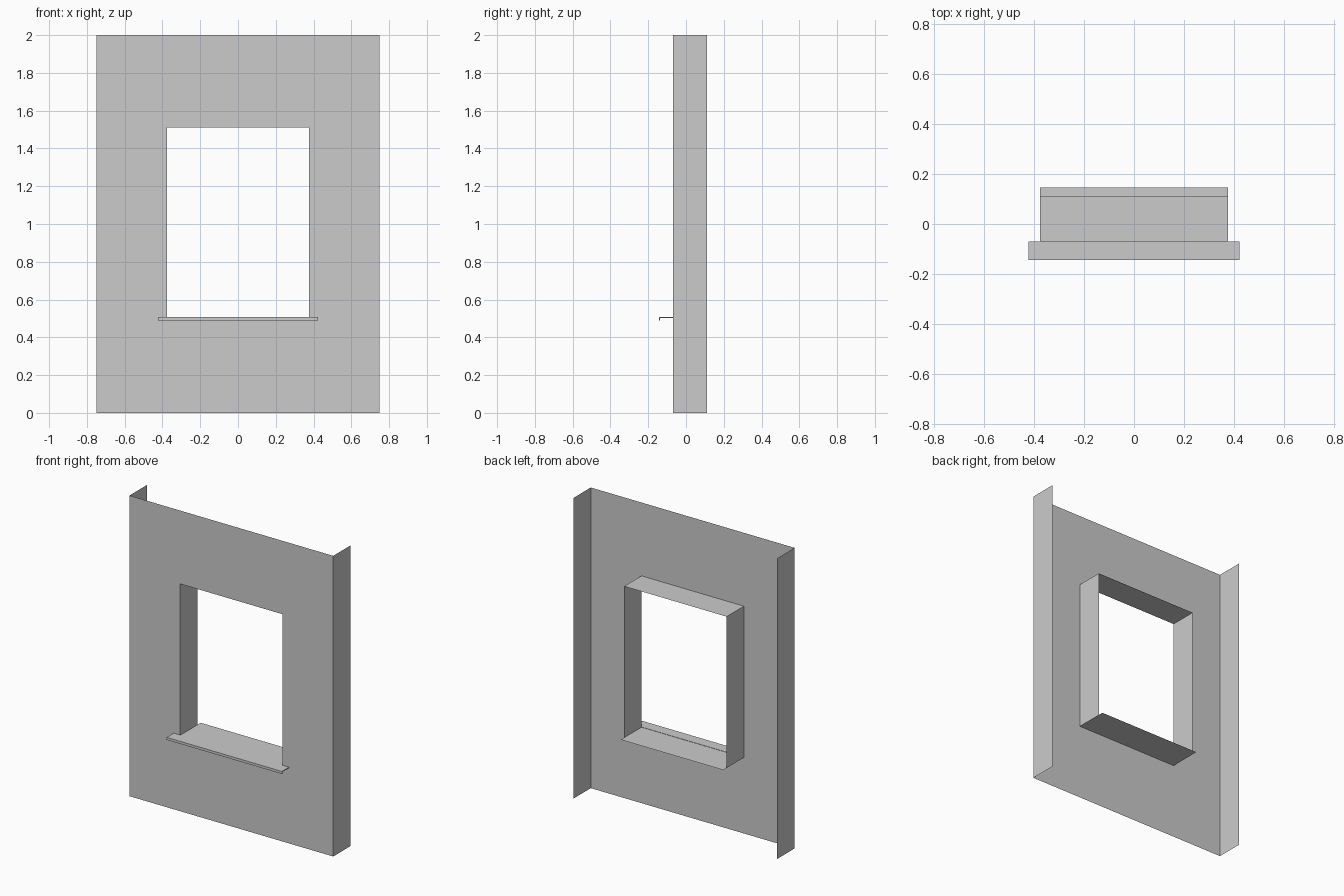
import bpy, bmesh

if "Cube" in bpy.data.objects:
    bpy.data.objects.remove(bpy.data.objects["Cube"])

FRONT, BACK = -0.07, 0.112
HW, Z0, Z1 = 0.377, 0.505, 1.512   # opening half width, bottom, top


def make(name, build):
    bm = bmesh.new()
    build(bm)
    bmesh.ops.remove_doubles(bm, verts=bm.verts, dist=1e-5)
    me = bpy.data.meshes.new(name)
    bm.to_mesh(me)
    bm.free()
    ob = bpy.data.objects.new(name, me)
    bpy.context.collection.objects.link(ob)
    return ob


def quad(bm, *pts):
    bm.faces.new([bm.verts.new(p) for p in pts])


def rect(hw, z0, z1):
    return [(-hw, z0), (hw, z0), (hw, z1), (-hw, z1)]


# Wall sheet with window opening
def wall(bm):
    outer, inner = rect(0.75, 0, 2), rect(HW, Z0, Z1)
    for i in range(4):
        j = (i + 1) % 4
        quad(bm, *[(x, FRONT, z) for x, z in (outer[i], outer[j], inner[j], inner[i])])
    # coplanar pieces become one face pair without diagonal edges
    bmesh.ops.remove_doubles(bm, verts=bm.verts, dist=1e-5)


make("wall_face", wall)


# Side returns of the wall, open at top and bottom
def returns(bm):
    quad(bm, (0.75, FRONT, 0), (0.75, BACK, 0), (0.75, BACK, 2), (0.75, FRONT, 2))
    quad(bm, (-0.75, BACK, 0), (-0.75, FRONT, 0), (-0.75, FRONT, 2), (-0.75, BACK, 2))


make("wall_side_returns", returns)


# Reveal around the opening
def reveal(bm):
    ring = rect(HW, Z0, Z1)
    for i in range(4):
        (xa, za), (xb, zb) = ring[i], ring[(i + 1) % 4]
        quad(bm, (xa, FRONT, za), (xb, FRONT, zb), (xb, BACK, zb), (xa, BACK, za))


make("window_reveal", reveal)

# Rear ledge behind the opening
make("rear_ledge", lambda bm: quad(
    bm, (-HW, BACK, Z0), (HW, BACK, Z0), (HW, 0.147, Z0), (-HW, 0.147, Z0)))


# Front sill: thin sheet with a turned-down drip lip
def sill(bm):
    profile = [(FRONT, 0.507), (-0.144, 0.507), (-0.144, 0.49),
               (-0.138, 0.49), (-0.138, 0.502), (FRONT, 0.502)]
    left = bm.faces.new([bm.verts.new((-0.424, y, z)) for y, z in profile])
    new = bmesh.ops.extrude_face_region(bm, geom=[left])["geom"]
    bmesh.ops.translate(bm, vec=(0.848, 0, 0),
                        verts=[v for v in new if isinstance(v, bmesh.types.BMVert)])
    bmesh.ops.recalc_face_normals(bm, faces=bm.faces)


make("front_sill", sill)
